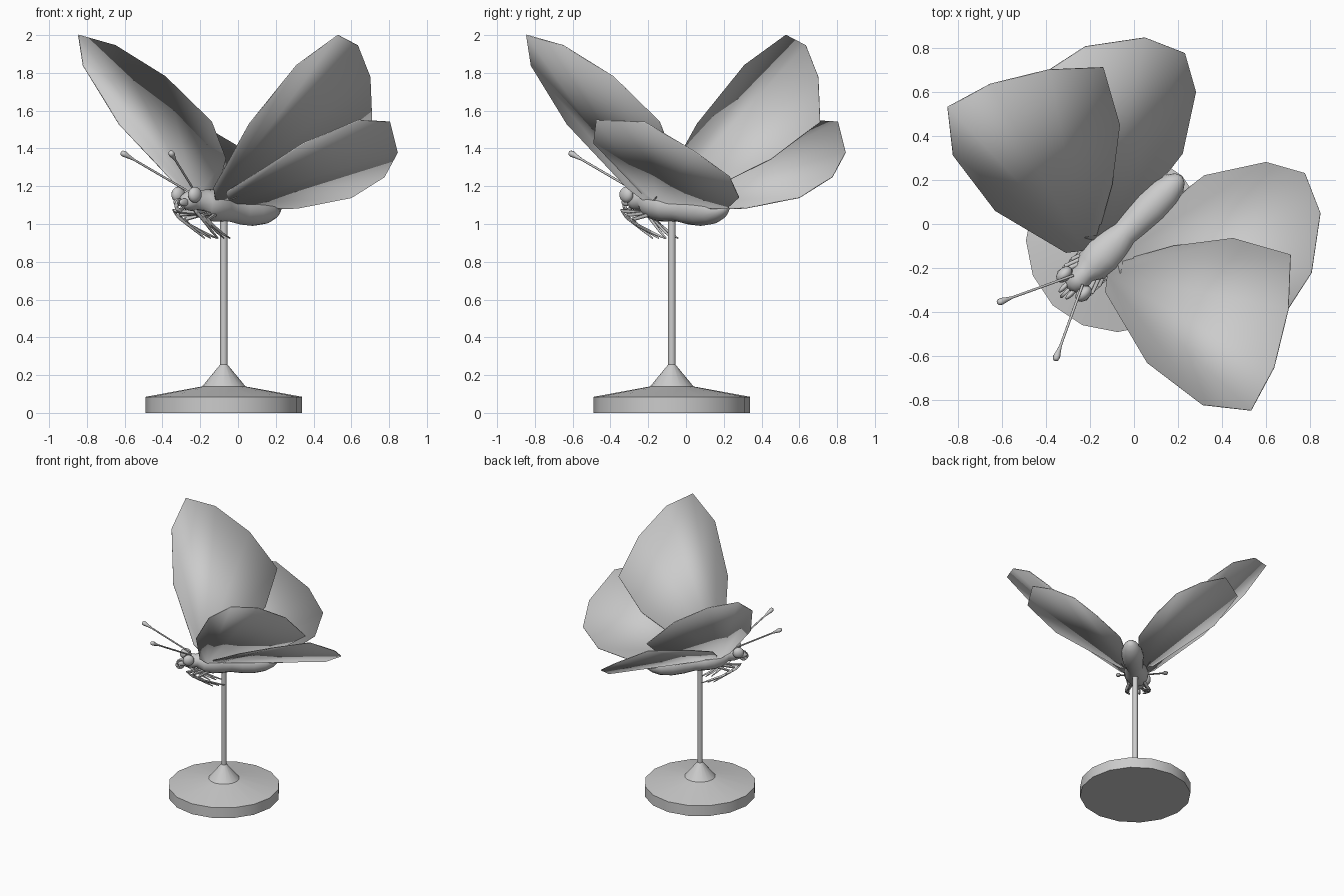
import bpy, bmesh, math
from mathutils import Vector

if "Cube" in bpy.data.objects:
    bpy.data.objects.remove(bpy.data.objects["Cube"])

grey = bpy.data.materials.new("plain_grey")
grey.diffuse_color = (0.6, 0.6, 0.6, 1)
grey.use_nodes = True
grey.node_tree.nodes["Principled BSDF"].inputs["Base Color"].default_value = grey.diffuse_color
R2 = math.sqrt(2)


def P(s, l, z):
    """Body frame (s along the body, l sideways) to world; the body lies on the x = y diagonal."""
    return Vector(((s + l) / R2, (s - l) / R2, z))


def finish(name, bm, angle=40):
    bmesh.ops.recalc_face_normals(bm, faces=bm.faces)
    me = bpy.data.meshes.new(name)
    bm.to_mesh(me)
    bm.free()
    me.materials.append(grey)
    ob = bpy.data.objects.new(name, me)
    bpy.context.collection.objects.link(ob)
    bpy.ops.object.select_all(action='DESELECT')
    ob.select_set(True)
    bpy.context.view_layer.objects.active = ob
    bpy.ops.object.shade_smooth_by_angle(angle=math.radians(angle))
    return ob


def loft(name, rings, angle=40):
    """Skin a list of point rings and cap both ends."""
    bm = bmesh.new()
    vs = [[bm.verts.new(p) for p in r] for r in rings]
    n = len(vs[0])
    for a, b in zip(vs, vs[1:]):
        for i in range(n):
            j = (i + 1) % n
            bm.faces.new((a[i], a[j], b[j], b[i]))
    bm.faces.new(vs[0])
    bm.faces.new(vs[-1])
    return finish(name, bm, angle)


def tube(name, pts, radii, sides=8):
    rings = []
    for i, p in enumerate(pts):
        d = (pts[min(i + 1, len(pts) - 1)] - pts[max(i - 1, 0)]).normalized()
        u = d.cross(Vector((0.3, -0.3, 0.9))).normalized()
        v = d.cross(u)
        rings.append([p + radii[i] * (u * math.cos(a) + v * math.sin(a))
                      for a in (2 * math.pi * k / sides for k in range(sides))])
    return loft(name, rings, 60)


def ball(name, centre, size):
    """Ellipsoid with radii along s, l and z."""
    bm = bmesh.new()
    bmesh.ops.create_uvsphere(bm, u_segments=16, v_segments=10, radius=1)
    for v in bm.verts:
        v.co = P(centre[0] + v.co.x * size[0], centre[1] + v.co.y * size[1],
                 centre[2] + v.co.z * size[2])
    return finish(name, bm)


def wing(name, root, outline):
    """Thin sheet fanned out from its root, made on both sides of the body."""
    for side in ("right", "left"):
        bm = bmesh.new()
        pts = [Vector(p) if side == "right" else Vector((p[1], p[0], p[2]))
               for p in [root] + outline]
        vs = [bm.verts.new(p) for p in pts]
        for a, b in zip(vs[1:], vs[2:]):
            bm.faces.new((vs[0], a, b))
        ob = finish(f"{side}_{name}", bm)
        mod = ob.modifiers.new("thickness", 'SOLIDIFY')
        mod.thickness = 0.006
        mod.offset = 0


# Stand: stepped foot and slim pole
stand = [(0.415, 0), (0.415, 0.085), (0.115, 0.14), (0.02, 0.255), (0.02, 1.04)]
loft("stand", [[Vector((-0.075 + r * math.cos(k * math.pi / 8),
                        -0.075 + r * math.sin(k * math.pi / 8), z))
                for k in range(16)] for r, z in stand], 30)

# Body: s, z, half width, half height
body = [(-0.42, 1.11, 0.012, 0.012), (-0.40, 1.12, 0.04, 0.04), (-0.36, 1.125, 0.055, 0.055),
        (-0.315, 1.12, 0.05, 0.05), (-0.27, 1.105, 0.08, 0.075), (-0.20, 1.10, 0.092, 0.085),
        (-0.13, 1.09, 0.085, 0.078), (-0.06, 1.08, 0.066, 0.068), (0.02, 1.075, 0.075, 0.078),
        (0.11, 1.07, 0.083, 0.08), (0.20, 1.07, 0.075, 0.07), (0.26, 1.075, 0.055, 0.05),
        (0.295, 1.08, 0.03, 0.028), (0.305, 1.08, 0.008, 0.008)]
loft("body", [[P(s, w * math.cos(a), z + h * math.sin(a))
               for a in (2 * math.pi * k / 16 for k in range(16))]
              for s, z, w, h in body], 60)

# Wings
wing("forewing", (-0.12, -0.23, 1.13),
     [(-0.13, -0.31, 1.19), (0.06, -0.63, 1.53), (0.31, -0.82, 1.84), (0.53, -0.845, 2.0),
      (0.635, -0.65, 1.945), (0.70, -0.385, 1.78), (0.71, -0.14, 1.54),
      (0.45, -0.065, 1.345), (0.18, -0.10, 1.21), (-0.07, -0.17, 1.12)])
wing("hindwing", (-0.08, -0.15, 1.11),
     [(-0.06, -0.24, 1.17), (0.35, -0.49, 1.43), (0.64, -0.475, 1.55), (0.805, -0.22, 1.54),
      (0.845, 0.05, 1.38), (0.775, 0.23, 1.25), (0.60, 0.28, 1.14), (0.32, 0.22, 1.085),
      (0.25, 0.165, 1.08), (0.08, 0.02, 1.08)])

# Coiled tongue below the head
coil = [P(-0.435 + r * math.cos(a), 0, 1.095 + r * math.sin(a))
        for a, r in ((0.45 * k, 0.034 - 0.0006 * k) for k in range(28))]
tube("tongue", coil, [0.008] * len(coil), 6)

for side, m in (("right", 1), ("left", -1)):
    # Eye and feeler beside the mouth
    ball(f"{side}_eye", (-0.385, 0.062 * m, 1.155), (0.043, 0.03, 0.042))
    ball(f"{side}_mouth_feeler", (-0.425, 0.022 * m, 1.115), (0.035, 0.012, 0.02))
    # Antenna with a clubbed tip
    start, tip = Vector((-0.36, 0.03 * m, 1.18)), Vector((-0.69, 0.185 * m, 1.38))
    steps = [(0, 0.006), (0.8, 0.006), (0.88, 0.011), (0.95, 0.017), (0.99, 0.013), (1.0, 0.004)]
    tube(f"{side}_antenna", [P(*start.lerp(tip, t)) for t, r in steps], [r for t, r in steps])
    # Folded legs
    for i, pair in enumerate(("front", "middle", "rear")):
        d = 0.045 * i
        pts = [P(-0.28 + d, 0.04 * m, 1.06), P(-0.40 + d, 0.085 * m, 1.07 - 0.5 * d),
               P(-0.36 + d, 0.085 * m, 1.035 - 0.5 * d), P(-0.26 + d, 0.06 * m, 0.965 - 0.2 * d),
               P(-0.20 + d, 0.05 * m, 0.925)]
        tube(f"{side}_{pair}_leg", pts, [0.012, 0.011, 0.009, 0.007, 0.004], 6)
